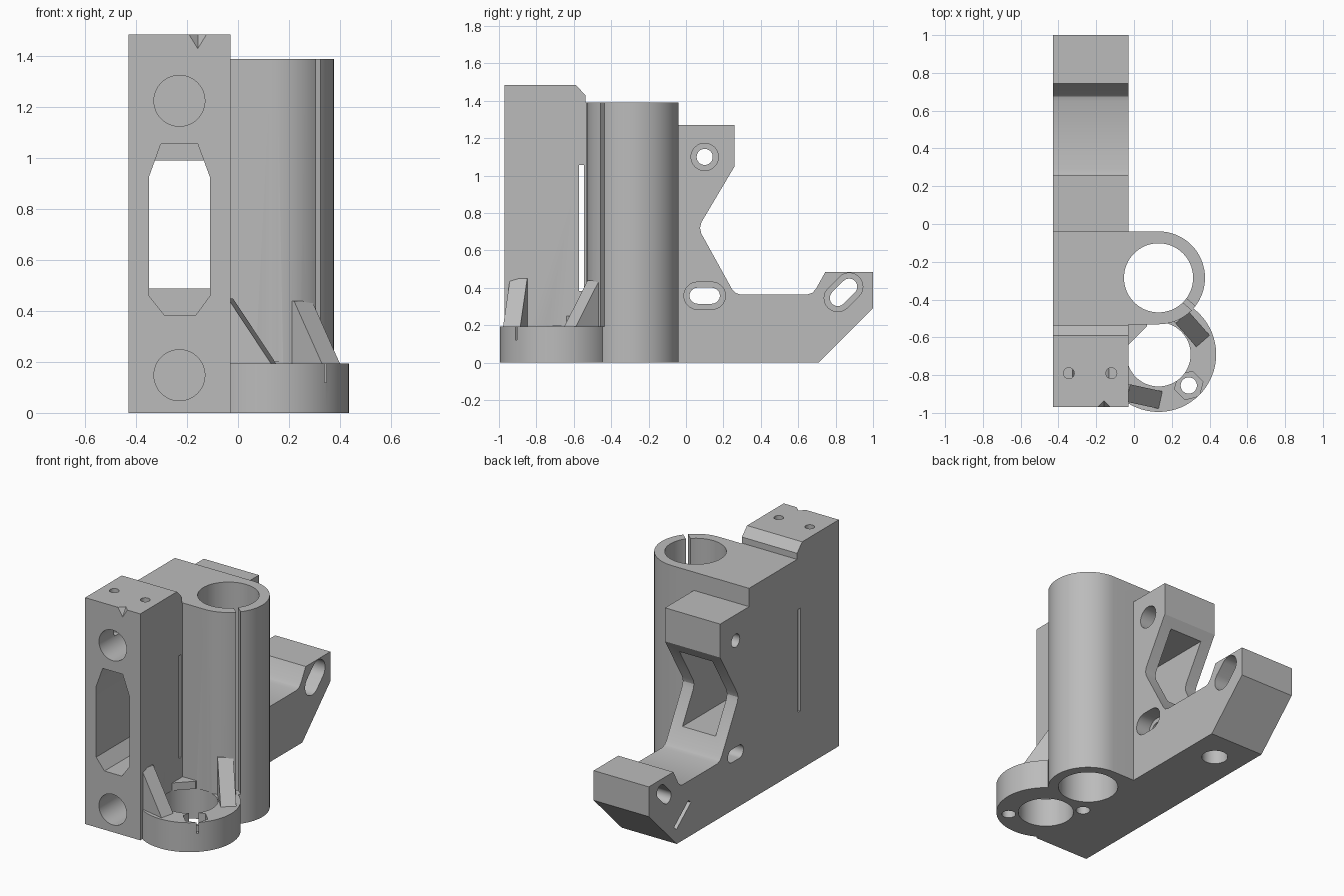
import bpy, bmesh
from math import cos, sin, pi, radians
from mathutils import Vector

cube = bpy.data.objects.get("Cube")
if cube:
    bpy.data.objects.remove(cube, do_unlink=True)

grey = bpy.data.materials.new("mid grey")
grey.use_nodes = True
grey.diffuse_color = (0.5, 0.5, 0.5, 1)
grey.node_tree.nodes["Principled BSDF"].inputs["Base Color"].default_value = (0.5, 0.5, 0.5, 1)


def finish(bm, name):
    bmesh.ops.recalc_face_normals(bm, faces=bm.faces)
    mesh = bpy.data.meshes.new(name)
    bm.to_mesh(mesh)
    bm.free()
    mesh.materials.append(grey)
    obj = bpy.data.objects.new(name, mesh)
    bpy.context.collection.objects.link(obj)
    return obj


def prism(name, points, axis, lo, hi):
    """Extrude a 2D outline along x (y,z), y (x,z) or z (x,y)."""
    place = {"x": lambda a, b, t: (t, a, b),
             "y": lambda a, b, t: (a, t, b),
             "z": lambda a, b, t: (a, b, t)}[axis]
    bm = bmesh.new()
    ends = [[bm.verts.new(place(a, b, t)) for a, b in points] for t in (lo, hi)]
    for ring in ends:
        bm.faces.new(ring)
    n = len(points)
    for i in range(n):
        j = (i + 1) % n
        bm.faces.new((ends[0][i], ends[0][j], ends[1][j], ends[1][i]))
    return finish(bm, name)


def rect(a0, a1, b0, b1):
    return [(a0, b0), (a1, b0), (a1, b1), (a0, b1)]


def circle(a, b, r, n=48, turn=0):
    return [(a + r * cos(2 * pi * i / n + turn), b + r * sin(2 * pi * i / n + turn)) for i in range(n)]


def stadium(a, b, r, half, angle, n=16):
    """Rounded slot outline; half is the distance from centre to each round end."""
    pts = []
    for side in (0, pi):
        ca, cb = a + half * cos(angle + side), b + half * sin(angle + side)
        for i in range(n + 1):
            t = angle + side - pi / 2 + pi * i / n
            pts.append((ca + r * cos(t), cb + r * sin(t)))
    return pts


def gusset(name, start, end, width, high, low):
    """Triangular rib sloping down from start to end."""
    s, e = Vector(start), Vector(end)
    d = (e - s).normalized()
    side = Vector((-d.y, d.x)) * width / 2
    bm = bmesh.new()
    rings = []
    for k in (-1, 1):
        a, b, back = s + side * k, e + side * k, s - d * 0.04 + side * k
        rings.append([bm.verts.new((*p, z)) for p, z in
                      ((back, low - 0.03), (b, low - 0.03), (b, low), (a, high), (back, high))])
        bm.faces.new(rings[-1])
    for i in range(5):
        j = (i + 1) % 5
        bm.faces.new((rings[0][i], rings[0][j], rings[1][j], rings[1][i]))
    return finish(bm, name)


def combine(target, tool, operation):
    mod = target.modifiers.new("combine", "BOOLEAN")
    mod.operation, mod.solver, mod.object = operation, "EXACT", tool
    bpy.context.view_layer.update()
    result = bpy.data.meshes.new_from_object(target.evaluated_get(bpy.context.evaluated_depsgraph_get()))
    target.modifiers.clear()
    target.data = result
    bpy.data.objects.remove(tool, do_unlink=True)


X0, X1 = -0.43, -0.03      # main block sides
TUBE = (0.13, -0.285)      # rod tube centre
RING = (0.13, -0.69)       # base ring centre
RING_TOP = 0.193

# Main block with the notched rear arm
body = prism("bracket_body", [
    (-0.97, 0), (0.71, 0), (1.0, 0.29), (1.0, 0.485), (0.745, 0.485),
    (0.695, 0.395), (0.675, 0.373), (0.65, 0.365), (0.29, 0.365), (0.265, 0.373),
    (0.245, 0.395), (0.082, 0.69), (0.075, 0.72), (0.082, 0.75), (0.26, 1.05),
    (0.26, 1.27), (-0.04, 1.27), (-0.04, 1.39), (-0.537, 1.39), (-0.537, 1.43),
    (-0.59, 1.485), (-0.97, 1.485)], "x", X0, X1)


def add(tool):
    combine(body, tool, "UNION")


def cut(points, axis, lo, hi):
    combine(body, prism("cutter", points, axis, lo, hi), "DIFFERENCE")


# Rod tube with its flat-sided link, and the base ring
arc = [(TUBE[0] + 0.246 * cos(t), TUBE[1] + 0.246 * sin(t))
       for t in (-pi / 2 + pi * i / 32 for i in range(33))]
add(prism("rod_tube", [(-0.2, -0.531)] + arc + [(-0.2, -0.039)], "z", 0, 1.39))
ring = prism("base_ring", circle(*RING, 0.305, 64), "z", 0, RING_TOP)
combine(ring, prism("cutter", rect(-0.5, -0.06, -1.2, 0), "z", -0.1, 0.4), "DIFFERENCE")
add(ring)
add(prism("corner_fill", [(-0.05, -0.66), (-0.03, -0.64), (0.07, -0.54), (0.07, -0.5), (-0.05, -0.5)],
          "z", 0, 0.25))

# Bores and clamp slit
cut(circle(*TUBE, 0.183, 64), "z", -0.1, 1.6)
cut(circle(*RING, 0.17, 64), "z", -0.1, RING_TOP + 0.007)
d = Vector((cos(radians(-41)), sin(radians(-41))))
n = Vector((-d.y, d.x)) * 0.014
c = Vector(TUBE)
cut([tuple(c + d * r + n * k) for r, k in ((0.1, -1), (0.3, -1), (0.3, 1), (0.1, 1))],
    "z", RING_TOP, 1.6)

# Ring screw holes with hexagonal nut recess
for x, y in ((0.29, -0.855), (-0.03, -0.525)):
    cut(circle(x, y, 0.043, 32), "z", -0.1, 0.22)
cut(circle(0.29, -0.855, 0.078, 6, radians(15)), "z", 0.12, 0.3)

# Gussets on the base ring
add(gusset("block_gusset", (-0.03, -0.895), (0.14, -0.932), 0.094, 0.45, RING_TOP))
add(gusset("tube_gusset", (0.255, -0.495), (0.365, -0.62), 0.094, 0.44, RING_TOP))

# Front window, narrowing to a square opening at the rear
cut([(-0.29, 0.385), (-0.165, 0.385), (-0.11, 0.46), (-0.11, 0.925),
     (-0.158, 1.055), (-0.303, 1.055), (-0.35, 0.925), (-0.35, 0.46)], "y", -1.1, -0.545)
cut(rect(-0.35, -0.11, 0.488, 0.99), "y", -0.56, 0.5)
cut(rect(-0.571, -0.546, 0.383, 1.057), "x", -0.6, 0.0)

# Round bearing pockets in the front, with a flattened top
for z in (0.148, 1.225):
    cut([(a, min(b, z + 0.103)) for a, b in circle(-0.23, z, 0.1)], "y", -1.1, -0.6)

# Top pin holes and pointer notch
for x in (-0.345, -0.12):
    cut(circle(x, -0.79, 0.029, 24), "z", 1.2, 1.6)
bm = bmesh.new()
tip = bm.verts.new((-0.158, -0.97, 1.43))
top = [bm.verts.new((-0.158 + a, -0.97 + b, 1.54)) for a, b in circle(0, 0, 0.068, 4)]
bm.faces.new(top)
for i in range(4):
    bm.faces.new((tip, top[i], top[(i + 1) % 4]))
combine(body, finish(bm, "cutter"), "DIFFERENCE")

# Counterbored mounting holes and slots through the arm
for y, z, half, angle in ((0.10, 1.10, 0.0001, 0), (0.10, 0.358, 0.038, 0), (0.842, 0.376, 0.043, pi / 4)):
    cut(stadium(y, z, 0.043, half, angle), "x", -0.6, 0.1)
    cut(stadium(y, z, 0.073, half, angle), "x", -0.13, 0.1)

# Underside bore and the nut slot in the right-hand face
cut(circle(-0.23, 0.5, 0.08), "z", -0.1, 0.2)
s = Vector((0.075, -0.06))
w = Vector((0.012, 0.012))
m = Vector((0.65, 0.168))
cut([tuple(m + s * a + w * b) for a, b in ((-1, -1), (1, -1), (1, 1), (-1, 1))], "x", -0.6, -0.2)

# Smooth curved walls, keep edges crisp
bpy.ops.object.select_all(action="DESELECT")
body.select_set(True)
bpy.context.view_layer.objects.active = body
bpy.ops.object.shade_smooth_by_angle(angle=radians(25))
